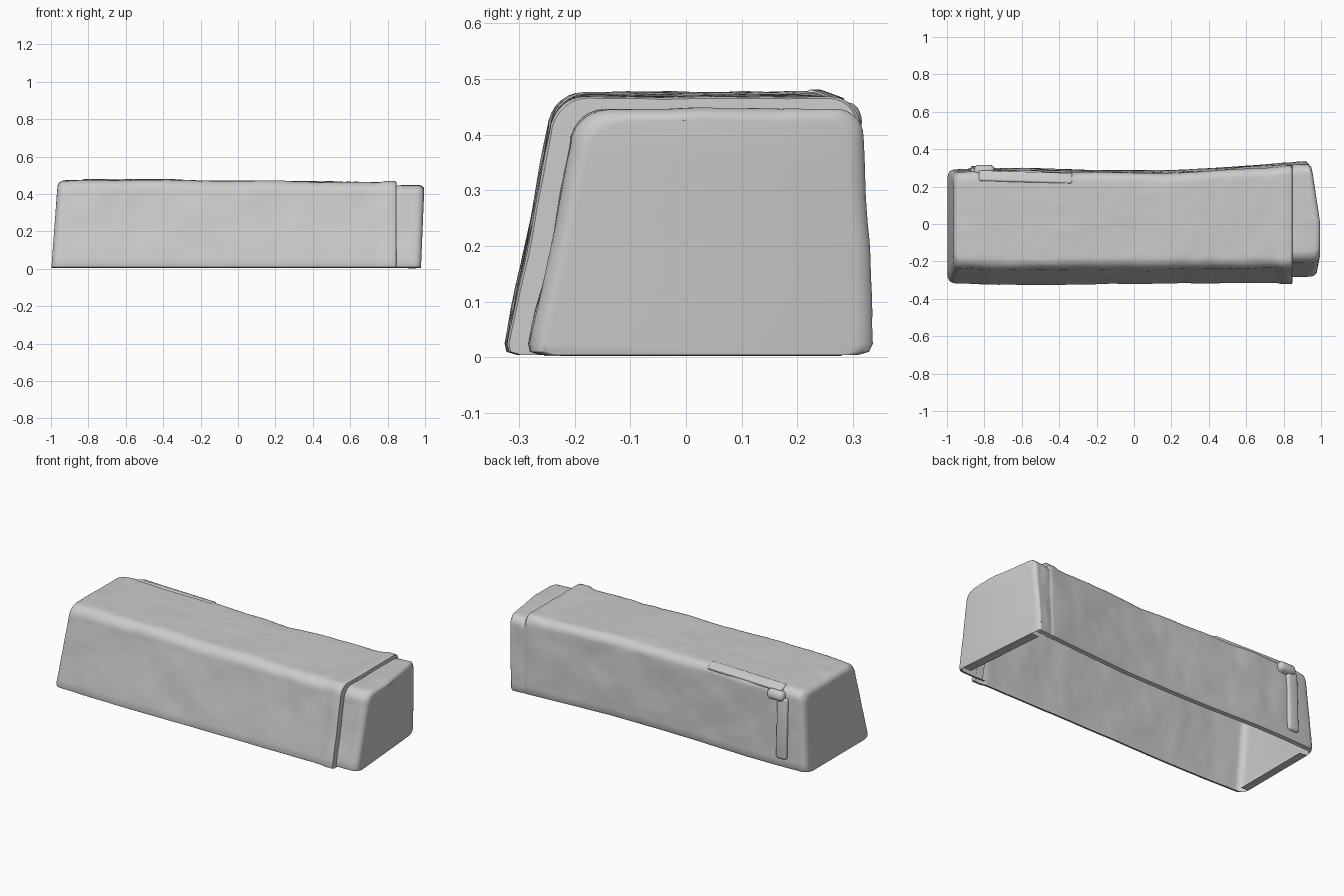
import bpy, bmesh, math
from mathutils import Vector, noise

if "Cube" in bpy.data.objects:
    bpy.data.objects.remove(bpy.data.objects["Cube"])


def lerp_keys(keys, x):
    # smooth interpolation of (x, front, back, top) stations
    if x <= keys[0][0]:
        return keys[0][1:]
    for a, b in zip(keys, keys[1:]):
        if x <= b[0]:
            t = (x - a[0]) / (b[0] - a[0])
            return [p + (q - p) * t for p, q in zip(a[1:], b[1:])]
    return keys[-1][1:]


def section(front, back, top, inset=0.0, side_step=0.0, top_step=0.0):
    # open-bottomed rounded trapezoid with small inward lips
    f0, b0 = front + inset + side_step, back - inset
    t = top - inset * 0.8 - top_step
    f1, b1, r = f0 + 0.105, b0 - 0.018, 0.065
    z0, zl, lip = 0.024, 0.004, 0.028
    pts = [(f0 + lip, zl), (f0 + 0.008, 0.010)]
    fs, bs = t - r, t - r * 0.8
    n = 12
    fy = lambda z: f0 + (f1 - f0) * z / t * 0.9
    by = lambda z: b0 + (b1 - b0) * z / t
    pts += [(fy(z), z) for z in (z0 + (fs - z0) * i / n for i in range(n))]
    cy = fy(fs) + r
    pts += [(cy - r * math.cos(a), fs + r * math.sin(a))
            for a in (math.pi / 2 * i / 7 for i in range(8))]
    r2 = r * 0.8
    cb = by(bs) - r2
    pts += [(cy + (cb - cy) * i / 16, t) for i in range(1, 16)]
    pts += [(cb + r2 * math.sin(a), bs + r2 * math.cos(a))
            for a in (math.pi / 2 * i / 7 for i in range(8))]
    pts += [(by(z), z) for z in (bs + (z0 - bs) * i / n for i in range(1, n + 1))]
    return pts + [(b0 - 0.008, 0.010), (b0 - lip, zl)]


def shape(x, y, z):
    # lean of both ends plus soft cloth unevenness
    wl = max(0, min(1, (-x - 0.75) / 0.25))
    wr = max(0, min(1, (x - 0.85) / 0.13))
    dx = wl * 0.035 * z / 0.47 + wr * (0.02 * z / 0.47 - 0.045 * max(0, y) / 0.3)
    p = Vector((x, y, z))
    k = min(1, max(0, (z - 0.01) / 0.1))
    dy = 0.007 * noise.noise(p * 5) + 0.003 * noise.noise(p * 14)
    dz = k * (0.005 * noise.noise(p * 4 + Vector((9, 2, 5))) + 0.003 * noise.noise(p * 15))
    return (x + dx, y + dy * (0.3 + 0.7 * k), z + dz)


def make_object(name, bm, angle=40):
    bmesh.ops.recalc_face_normals(bm, faces=bm.faces)
    me = bpy.data.meshes.new(name)
    bm.to_mesh(me)
    bm.free()
    ob = bpy.data.objects.new(name, me)
    bpy.context.collection.objects.link(ob)
    bpy.ops.object.select_all(action='DESELECT')
    ob.select_set(True)
    bpy.context.view_layer.objects.active = ob
    bpy.ops.object.shade_smooth_by_angle(angle=math.radians(angle))
    return ob


def loft(name, stations, cap_index, lip_dir):
    # stations: list of (x, section points)
    bm = bmesh.new()
    rows = [[bm.verts.new(shape(x, y, z)) for y, z in pts] for x, pts in stations]
    for a, b in zip(rows, rows[1:]):
        for i in range(len(a) - 1):
            bm.faces.new((a[i], a[i + 1], b[i + 1], b[i]))
    end = rows[cap_index]
    bm.faces.new(end)
    # inward lip along the bottom of the end wall
    inner = [bm.verts.new(v.co + Vector((lip_dir * 0.05, 0, -0.002))) for v in (end[0], end[-1])]
    bm.faces.new((end[0], end[-1], inner[1], inner[0]))
    return make_object(name, bm)


def rounded_end(x_end, direction, r, vals):
    # sections rounding over into the end wall, outermost last
    out = []
    for i in range(1, 7):
        a = math.pi / 2 * i / 6
        out.append((x_end - direction * r * (1 - math.sin(a)),
                    section(*vals, inset=r * (1 - math.cos(a)))))
    return out


# long cover with closed left end and turned-in right hem
cover_keys = [(-0.95, -0.322, 0.292, 0.470), (-0.80, -0.327, 0.300, 0.474),
              (-0.60, -0.330, 0.303, 0.477), (-0.30, -0.328, 0.292, 0.475),
              (0.00, -0.325, 0.287, 0.470), (0.30, -0.322, 0.293, 0.468),
              (0.50, -0.321, 0.306, 0.466), (0.76, -0.319, 0.325, 0.463),
              (0.79, -0.327, 0.328, 0.469), (0.84, -0.327, 0.330, 0.467)]
r_end = 0.04
left = rounded_end(-0.998, -1, r_end, lerp_keys(cover_keys, -1))[::-1]
x0, x1, n = -0.998 + r_end, 0.84, 70
body = [(x, section(*lerp_keys(cover_keys, x)))
        for x in (x0 + (x1 - x0) * i / n for i in range(n + 1))]
last = lerp_keys(cover_keys, 0.84)
hem = [(0.846, section(*last, inset=0.004)),
       (0.847, section(*last, inset=0.004, side_step=0.036, top_step=0.022))]
loft("cover", left + body + hem, 0, 1)

# smaller right end piece tucked under the hem
end_keys = [(0.80, -0.288, 0.325, 0.442), (0.88, -0.288, 0.334, 0.445),
            (1.00, -0.284, 0.338, 0.447)]
straight = [(x, section(*lerp_keys(end_keys, x)))
            for x in (0.80 + 0.148 * i / 8 for i in range(9))]
loft("end_piece", straight + rounded_end(0.978, 1, 0.03, end_keys[-1][1:]), -1, -1)


def fold(name, center, size, rot=(0, 0, 0)):
    # soft flattened pad used for cloth folds
    bm = bmesh.new()
    bmesh.ops.create_cube(bm, size=1)
    bmesh.ops.scale(bm, vec=size, verts=bm.verts)
    bmesh.ops.bevel(bm, geom=bm.edges[:], offset=min(size) * 0.42, segments=4,
                    profile=0.5, affect='EDGES')
    ob = make_object(name, bm)
    ob.location, ob.rotation_euler = center, rot
    return ob


# tucked folds on the back left corner and along the top back edge
fold("back_corner_fold", (-0.80, 0.278, 0.425), (0.11, 0.075, 0.06), (0.3, 0, 0))
fold("back_fold_strip", (-0.84, 0.287, 0.24), (0.07, 0.036, 0.36), (0.035, 0, 0))
fold("top_back_fold", (-0.58, 0.250, 0.462), (0.50, 0.06, 0.025), (-0.35, 0, -0.03))
